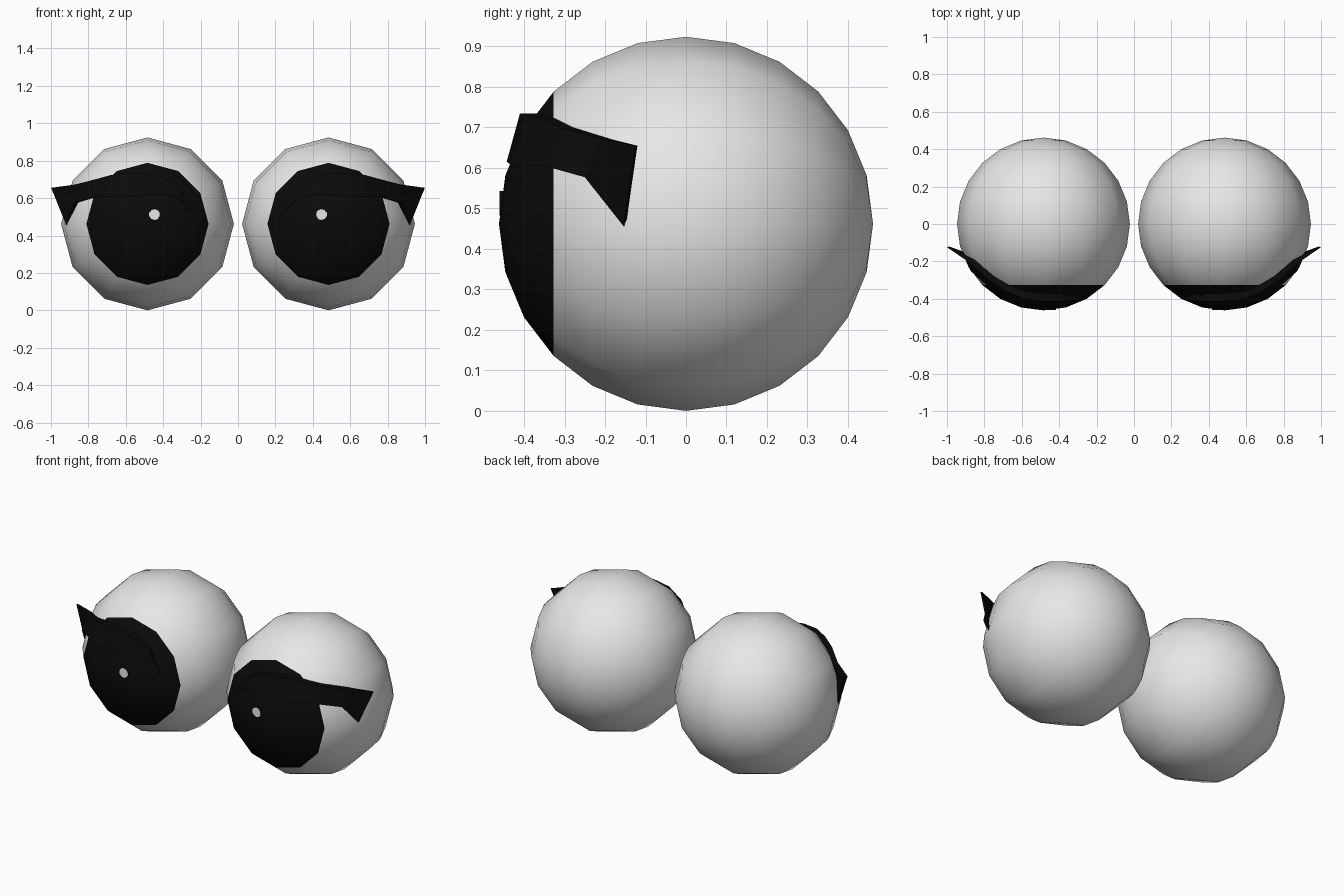
import bpy, bmesh, math
from mathutils import Matrix, Vector

cube = bpy.data.objects.get("Cube")
if cube:
    bpy.data.objects.remove(cube, do_unlink=True)

R, CX, CZ = 0.462, 0.484, 0.462


def material(name, rgb):
    m = bpy.data.materials.new(name)
    m.use_nodes = True
    m.diffuse_color = (*rgb, 1)
    m.node_tree.nodes["Principled BSDF"].inputs["Base Color"].default_value = (*rgb, 1)
    return m


WHITE = material("eye white", (0.8, 0.8, 0.8))
BLACK = material("black", (0.003, 0.003, 0.003))


def finish(bm, name, mats, smooth=False):
    bmesh.ops.recalc_face_normals(bm, faces=bm.faces)
    me = bpy.data.meshes.new(name)
    bm.to_mesh(me)
    bm.free()
    for m in mats:
        me.materials.append(m)
    ob = bpy.data.objects.new(name, me)
    bpy.context.collection.objects.link(ob)
    if smooth:
        bpy.ops.object.select_all(action='DESELECT')
        ob.select_set(True)
        bpy.context.view_layer.objects.active = ob
        bpy.ops.object.shade_smooth_by_angle(angle=math.radians(30))
    return ob


def eyeball(side, label):
    # sphere with its poles facing front and back; front cap is the pupil
    bm = bmesh.new()
    bmesh.ops.create_uvsphere(
        bm, u_segments=12, v_segments=12, radius=R,
        matrix=Matrix.Translation((side * CX, 0, CZ)) @ Matrix.Rotation(math.pi / 2, 4, 'X'))
    for f in bm.faces:
        if f.calc_center_median().y < -R * math.cos(math.pi / 4):
            f.material_index = 1
    finish(bm, label + "_eyeball", [WHITE, BLACK], True)


def highlight(side, label):
    # small light disc with a dark rim
    bm = bmesh.new()
    bmesh.ops.create_cone(
        bm, cap_ends=True, segments=10, radius1=0.03, radius2=0.03, depth=0.02,
        matrix=Matrix.Translation((side * 0.446, -0.451, 0.513)) @ Matrix.Rotation(math.pi / 2, 4, 'X'))
    for f in bm.faces:
        f.material_index = 0 if f.calc_center_median().y < -0.46 else 1
    finish(bm, label + "_highlight", [WHITE, BLACK])


# lash stations: x from eye centre, top z, top y, bottom z, bottom y
LASH = [
    (-0.23, 0.55, -0.395, 0.53, -0.40),
    (-0.17, 0.66, -0.405, 0.60, -0.425),
    (-0.08, 0.715, -0.415, 0.62, -0.44),
    (0.02, 0.735, -0.41, 0.615, -0.443),
    (0.12, 0.735, -0.395, 0.61, -0.435),
    (0.20, 0.722, -0.36, 0.607, -0.41),
    (0.28, 0.70, -0.31, 0.605, -0.35),
    (0.39, 0.672, -0.21, 0.577, -0.25),
]


def lash(side, label):
    # tapered band over the pupil, ending in a flared wing
    pairs = [(Vector((x, yt, zt)), Vector((x, yb, zb))) for x, zt, yt, zb, yb in LASH]
    pairs.append((Vector((0.515, -0.125, 0.655)), Vector((0.435, -0.155, 0.457))))
    bm = bmesh.new()
    rings = []
    for i, (t, b) in enumerate(pairs):
        # push the back edge towards the eye centre
        k = 0.96 if i == len(pairs) - 1 else 0.90
        ring = []
        for p, s in ((t, 1), (b, 1), (b, k), (t, k)):
            ring.append(bm.verts.new((side * (CX + p.x * (s + 1) / 2), p.y * s, p.z)))
        rings.append(ring)
    for a, b in zip(rings, rings[1:]):
        for j in range(4):
            n = (j + 1) % 4
            bm.faces.new((a[j], a[n], b[n], b[j]))
    bm.faces.new(rings[0])
    bm.faces.new(rings[-1])
    finish(bm, label + "_eyelash", [BLACK])


for side, label in ((1, "left"), (-1, "right")):
    eyeball(side, label)
    highlight(side, label)
    lash(side, label)
